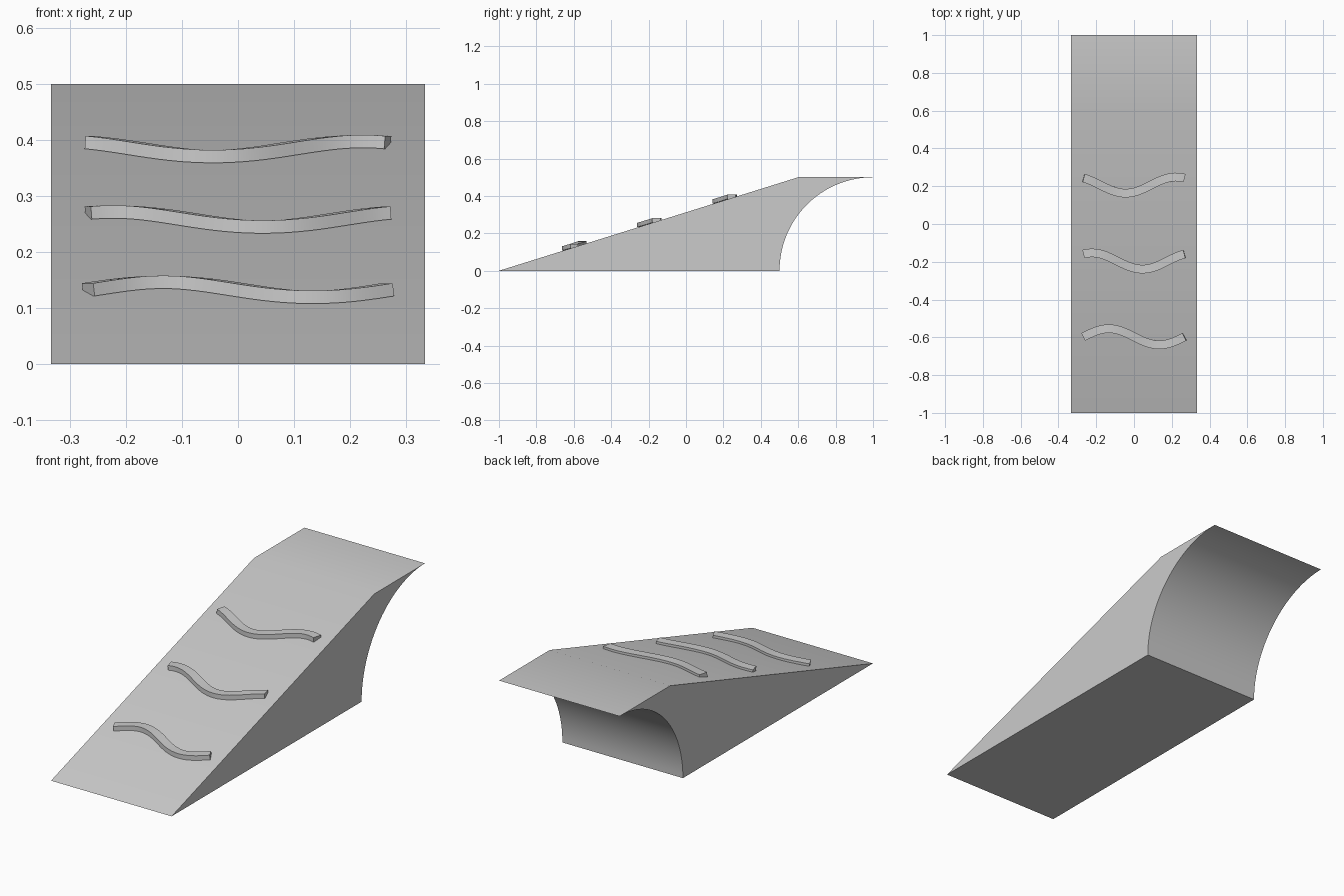
import bpy, bmesh, math
from mathutils import Vector

if "Cube" in bpy.data.objects:
    bpy.data.objects.remove(bpy.data.objects["Cube"])

HALF_W = 0.333      # half the ramp width
SLOPE = 0.5 / 1.6   # rise of the ramp face

grey = bpy.data.materials.new("light grey")
grey.diffuse_color = (0.6, 0.6, 0.6, 1)
grey.use_nodes = True
grey.node_tree.nodes["Principled BSDF"].inputs["Base Color"].default_value = grey.diffuse_color


def finish(bm, name):
    bmesh.ops.recalc_face_normals(bm, faces=bm.faces)
    mesh = bpy.data.meshes.new(name)
    bm.to_mesh(mesh)
    bm.free()
    mesh.materials.append(grey)
    obj = bpy.data.objects.new(name, mesh)
    bpy.context.collection.objects.link(obj)
    bpy.ops.object.select_all(action='DESELECT')
    obj.select_set(True)
    bpy.context.view_layer.objects.active = obj
    bpy.ops.object.shade_smooth_by_angle(angle=math.radians(30))
    return obj


# Ramp: side profile with a concave quarter-circle back, extruded across x
profile = [(-1, 0)]
for i in range(33):
    a = math.pi - i / 32 * math.pi / 2
    profile.append((1 + 0.5 * math.cos(a), 0.5 * math.sin(a)))
profile.append((0.6, 0.5))

bm = bmesh.new()
side = bm.faces.new([bm.verts.new((-HALF_W, y, z)) for y, z in profile])
ext = bmesh.ops.extrude_face_region(bm, geom=[side], use_keep_orig=True)
moved = [g for g in ext["geom"] if isinstance(g, bmesh.types.BMVert)]
bmesh.ops.translate(bm, verts=moved, vec=(2 * HALF_W, 0, 0))
finish(bm, "ramp")


# Wavy grip bars: rectangular section swept along a sine path up the slope
def grip_bar(name, y0, shift):
    length, amp, steps = 0.534, 0.043, 32
    half_w, half_h, lift = 0.0225, 0.0115, 0.007
    k = 2 * math.pi / length
    bm = bmesh.new()
    rings = []
    for i in range(steps + 1):
        x = -length / 2 + length * i / steps
        y = y0 - amp * math.sin(k * (x + shift))
        z = (y + 1) * SLOPE + lift
        dy = -amp * k * math.cos(k * (x + shift))
        tangent = Vector((1, dy, dy * SLOPE)).normalized()
        across = Vector((-dy, 1, 0)).normalized() * half_w
        up = tangent.cross(across).normalized() * half_h
        c = Vector((x, y, z))
        rings.append([bm.verts.new(c + s * across + t * up)
                      for s, t in ((-1, -1), (1, -1), (1, 1), (-1, 1))])
    for r, q in zip(rings, rings[1:]):
        for j in range(4):
            n = (j + 1) % 4
            bm.faces.new((r[j], r[n], q[n], q[j]))
    bm.faces.new(rings[0])
    bm.faces.new(rings[-1])
    finish(bm, name)


for i, (label, y0) in enumerate((("lower", -0.597), ("middle", -0.196), ("upper", 0.206))):
    grip_bar(label + "_grip_bar", y0, i * 0.089)
